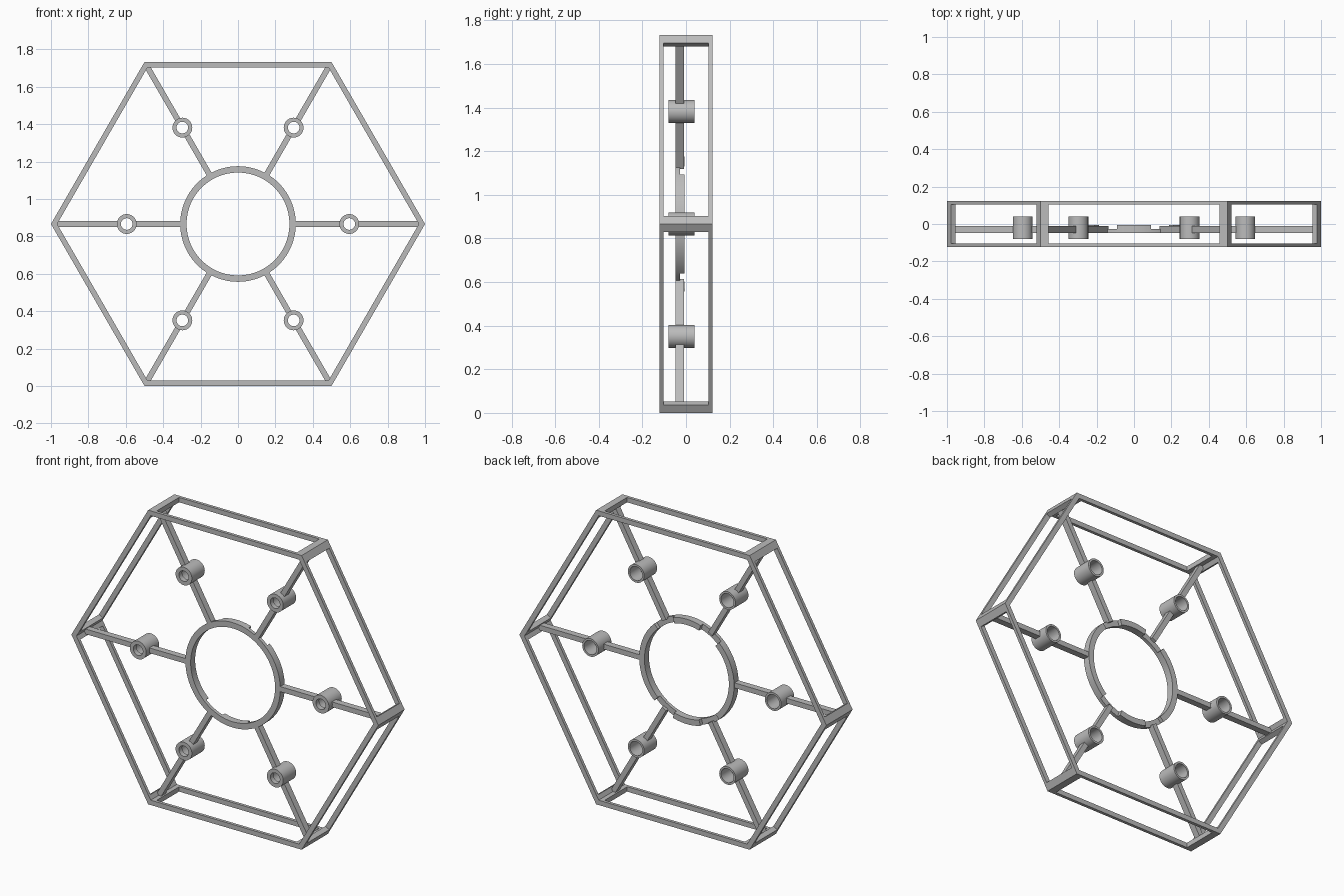
import bpy, bmesh
from math import sin, cos, pi, radians
from mathutils import Vector

cube = bpy.data.objects.get("Cube")
if cube:
    bpy.data.objects.remove(cube)

MID = 0.866          # height of the hub axis
HALF = 0.122         # half depth of the outer frame
BAR = 0.018          # depth of each outer bar
INNER = 0.967        # inner corner radius of the outer frame

grey = bpy.data.materials.new("plain grey")
grey.use_nodes = True
colour = (0.5, 0.5, 0.5, 1)
grey.diffuse_color = colour
grey.node_tree.nodes["Principled BSDF"].inputs["Base Color"].default_value = colour


def finish(name, bm, smooth=False):
    bmesh.ops.recalc_face_normals(bm, faces=bm.faces)
    mesh = bpy.data.meshes.new(name)
    bm.to_mesh(mesh)
    bm.free()
    mesh.materials.append(grey)
    obj = bpy.data.objects.new(name, mesh)
    bpy.context.collection.objects.link(obj)
    bpy.ops.object.select_all(action="DESELECT")
    obj.select_set(True)
    bpy.context.view_layer.objects.active = obj
    if smooth:
        bpy.ops.object.shade_smooth_by_angle(angle=radians(30))
    return obj


def lathe(name, profile, sides, cx=0, cz=MID, smooth=True):
    """Turn a closed (radius, y) profile about an axis along y."""
    bm = bmesh.new()
    loops = []
    for i in range(sides):
        a = 2 * pi * i / sides
        loops.append([bm.verts.new((cx + r * cos(a), y, cz + r * sin(a))) for r, y in profile])
    n = len(profile)
    for i in range(sides):
        p, q = loops[i], loops[(i + 1) % sides]
        for j in range(n):
            k = (j + 1) % n
            bm.faces.new((p[j], p[k], q[k], q[j]))
    return finish(name, bm, smooth)


def add_prism(bm, points, y0, y1):
    """Extrude an outline in the x-z plane from y0 to y1."""
    face = bm.faces.new([bm.verts.new((p.x, y0, MID + p.y)) for p in points])
    out = bmesh.ops.extrude_face_region(bm, geom=[face])
    verts = [v for v in out["geom"] if isinstance(v, bmesh.types.BMVert)]
    bmesh.ops.translate(bm, verts=verts, vec=(0, y1 - y0, 0))


def polar(r, degrees):
    a = radians(degrees)
    return Vector((r * cos(a), r * sin(a)))


def rect(r0, r1, y0, y1):
    return [(r0, y0), (r1, y0), (r1, y1), (r0, y1)]


# Front and back hexagonal bars
lathe("front_hexagon", rect(INNER, 1, -HALF, BAR - HALF), 6, smooth=False)
lathe("back_hexagon", rect(INNER, 1, HALF - BAR, HALF), 6, smooth=False)

# Spokes, hollow bosses and corner posts, one set per corner
for i in range(6):
    ang = 60 * i
    along = polar(1, ang)
    across = polar(0.015, ang + 90)

    bm = bmesh.new()
    for r0, r1 in ((0.3, 0.55), (0.64, 0.975)):
        a, b = along * r0, along * r1
        add_prism(bm, [a - across, b - across, b + across, a + across], -0.048, -0.01)
    finish(f"spoke_{i + 1}", bm)

    centre = along * 0.595
    boss = [(0.031, -0.08), (0.053, -0.08), (0.053, 0.04),
            (0.041, 0.04), (0.041, -0.05), (0.031, -0.05)]
    lathe(f"boss_{i + 1}", boss, 40, centre.x, MID + centre.y)

    corner, inside = along, along * INNER
    leg_a, leg_b = polar(0.043, ang + 120), polar(0.043, ang - 120)
    in_a, in_b = polar(0.027, ang + 120), polar(0.027, ang - 120)
    bm = bmesh.new()
    add_prism(bm, [corner, corner + leg_a, inside + in_a, inside,
                   inside + in_b, corner + leg_b], BAR - HALF, HALF - BAR)
    finish(f"corner_post_{i + 1}", bm)

# Hub ring, with shallow gaps in its back half beside the slanted spokes
ring = lathe("hub_ring", rect(0.275, 0.309, -0.048, -0.006), 96)
bm = bmesh.new()
for ang in (60, 120, 240, 300):
    outline = [polar(0.25, ang - 13), polar(0.35, ang - 13),
               polar(0.35, ang + 13), polar(0.25, ang + 13)]
    add_prism(bm, outline, -0.028, 0.02)
cutter = finish("ring_gap_cutter", bm)
cutter.hide_render = True
mod = ring.modifiers.new("gaps", "BOOLEAN")
mod.operation = "DIFFERENCE"
mod.solver = "EXACT"
mod.object = cutter
bpy.context.view_layer.objects.active = ring
bpy.ops.object.modifier_apply(modifier=mod.name)
bpy.data.objects.remove(cutter)
